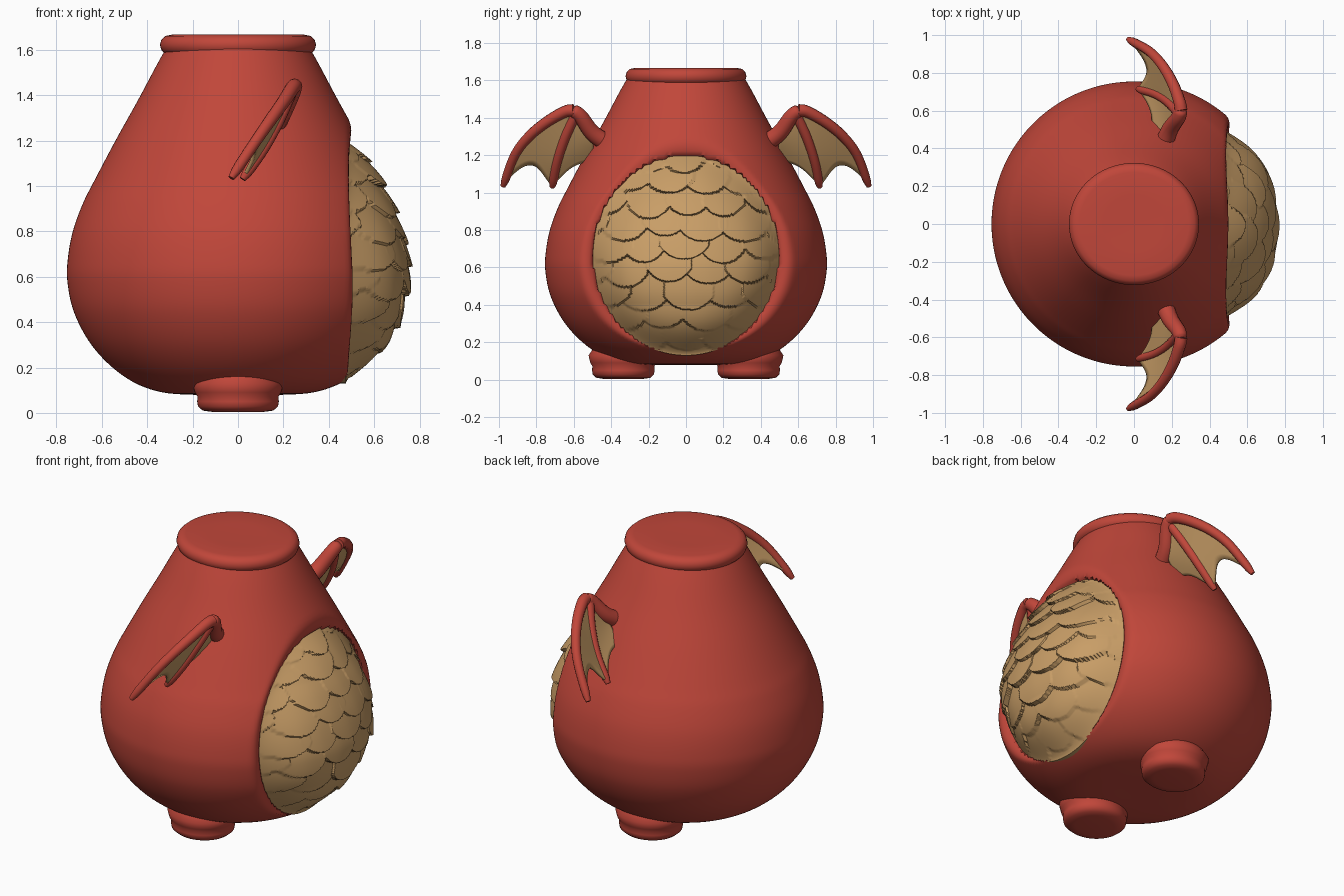
import bpy, bmesh, math, random
from mathutils import Vector

if "Cube" in bpy.data.objects:
    bpy.data.objects.remove(bpy.data.objects["Cube"])

random.seed(4)


def material(name, rgb):
    m = bpy.data.materials.new(name)
    m.diffuse_color = (*rgb, 1)
    m.use_nodes = True
    m.node_tree.nodes["Principled BSDF"].inputs["Base Color"].default_value = m.diffuse_color
    return m


RED = material("clay red", (0.53, 0.062, 0.042))
TAN = material("sand tan", (0.58, 0.34, 0.135))


def make(name, verts, faces, mat, angle=60, recalc=True):
    me = bpy.data.meshes.new(name)
    me.from_pydata([tuple(v) for v in verts], [], faces)
    if recalc:
        bm = bmesh.new()
        bm.from_mesh(me)
        bmesh.ops.recalc_face_normals(bm, faces=bm.faces)
        bm.to_mesh(me)
        bm.free()
    me.materials.append(mat)
    ob = bpy.data.objects.new(name, me)
    bpy.context.collection.objects.link(ob)
    smooth(ob, angle)
    return ob


def smooth(ob, angle):
    bpy.ops.object.select_all(action='DESELECT')
    ob.select_set(True)
    bpy.context.view_layer.objects.active = ob
    bpy.ops.object.shade_smooth_by_angle(angle=math.radians(angle))


def spline(pts, n):
    """Catmull-Rom samples through the points, n per span."""
    p = [Vector(q) for q in pts]
    p = [2 * p[0] - p[1]] + p + [2 * p[-1] - p[-2]]
    out = []
    for i in range(1, len(p) - 2):
        a, b, c, d = p[i - 1:i + 3]
        for k in range(n):
            t = k / n
            out.append(0.5 * (2 * b + (c - a) * t + (2 * a - 5 * b + 4 * c - d) * t * t
                              + (3 * b - a - 3 * c + d) * t ** 3))
    return out + [p[-2]]


def lathe(prof, seg, centre=(0, 0), sy=1.0):
    """Revolve (radius, z) pairs; the two ends close to poles."""
    verts, faces = [], []
    for r, z in prof:
        for j in range(seg):
            a = 2 * math.pi * j / seg
            verts.append((centre[0] + r * math.cos(a), centre[1] + sy * r * math.sin(a), z))
    for i in range(len(prof) - 1):
        for j in range(seg):
            k = (j + 1) % seg
            faces.append((i * seg + j, i * seg + k, (i + 1) * seg + k, (i + 1) * seg + j))
    faces.append(tuple(range(seg))[::-1])
    faces.append(tuple(range((len(prof) - 1) * seg, len(prof) * seg)))
    return verts, faces


# Body: pear profile, flattened on +x where the belly plate sits
profile = [(0.01, .08), (.2, .08), (.34, .092), (.46, .135), (.57, .215), (.66, .32),
           (.725, .45), (.752, .58), (.75, .68), (.728, .8), (.685, .92), (.635, 1.02),
           (.54, 1.2), (.44, 1.38), (.36, 1.53), (.315, 1.61)]
prof = [(p[0], p[1]) for p in spline([(r, z, 0) for r, z in profile], 8)]


def body_radius(z):
    for (r0, z0), (r1, z1) in zip(prof, prof[1:]):
        if z0 <= z <= z1 and z1 > z0:
            return r0 + (r1 - r0) * (z - z0) / (z1 - z0)
    return prof[-1][0]


BELLY_Z, BELLY_W, BELLY_H, EDGE = 0.665, 0.5, 0.535, 0.475


def dent(v):
    x, y, z = v
    e = math.hypot(y / BELLY_W, (z - BELLY_Z) / BELLY_H)
    if x < 0.2 or e > 1.2:
        return v
    if e < 0.98:
        return (min(x, 0.42), y, z)
    rim = EDGE + 0.01
    s = (e - 0.98) / 0.22
    return (min(x, rim + max(0, x - rim) * s), y, z)


verts, faces = lathe(prof, 224)
make("body", [dent(v) for v in verts], faces, RED)

# Closed rim and lid on top
rim = [(.02, 1.57), (.29, 1.58), (.322, 1.583), (.338, 1.6), (.344, 1.622), (.338, 1.645),
       (.32, 1.661), (.29, 1.667), (.15, 1.664), (.01, 1.663)]
make("rim_lid", *lathe(rim, 96, sy=0.94), RED)

# Belly: overlapping scales raised as a height field on the body surface
scales = []
for row in range(10):
    for col in range(-3, 4):
        yc = (col + 0.5 * (row % 2)) * 0.215 + random.uniform(-.02, .02)
        zc = 1.12 - row * 0.122 + random.uniform(-.018, .018)
        scales.append((yc, zc, 0.125 + random.uniform(-.012, .012), random.uniform(.045, .06)))


def scale_height(y, z):
    best = 0
    for yc, zc, w, thick in scales:
        u = abs(y - yc) / w
        if u < 1:
            d = z - zc - 0.07 * u ** 2.4
            if 0 <= d < 0.28:
                best = max(best, thick * (1 - d / 0.28) - 0.012 * u * u)
    return best


RINGS, SPOKES = 110, 256
verts = []
for i in range(RINGS + 2):
    e = max(0.002, min(i / RINGS, 1))
    for j in range(SPOKES):
        a = 2 * math.pi * j / SPOKES
        y, z = BELLY_W * e * math.cos(a), BELLY_Z + BELLY_H * e * math.sin(a)
        nat = math.sqrt(max(0.04, body_radius(z) ** 2 - y * y))
        x = nat + 0.16 * max(0, 0.4 - z) + (EDGE - nat - 0.16 * max(0, 0.4 - z)) * e ** 8
        if z > 1.0:
            x += 0.1 * (z - 1.0) * (1 - e ** 8)
        x += (scale_height(y, z) - 0.035) * (1 - e ** 10)
        verts.append((x if i <= RINGS else EDGE - 0.05, y, z))
faces = [tuple(range(SPOKES))]
for i in range(RINGS + 1):
    for j in range(SPOKES):
        k = (j + 1) % SPOKES
        faces.append((i * SPOKES + j, (i + 1) * SPOKES + j, (i + 1) * SPOKES + k, i * SPOKES + k))
make("scaly_belly", verts, faces, TAN, 40, recalc=False)


# Wings: tapered tube spars with scalloped membranes between them
def tube(name, pts, radii):
    cu = bpy.data.curves.new(name, 'CURVE')
    cu.dimensions = '3D'
    cu.bevel_depth = 1.0
    cu.bevel_resolution = 4
    cu.use_fill_caps = True
    sp = cu.splines.new('POLY')
    sp.points.add(len(pts) - 1)
    n = len(pts) - 1
    for i, p in enumerate(pts):
        t = i / n
        r = radii[0] + (radii[1] - radii[0]) * t
        sp.points[i].co = (*p, 1)
        sp.points[i].radius = r * (0.6 if i == n else 0.9 if i == n - 1 else 1)
    cu.materials.append(RED)
    ob = bpy.data.objects.new(name, cu)
    bpy.context.collection.objects.link(ob)
    bpy.ops.object.select_all(action='DESELECT')
    ob.select_set(True)
    bpy.context.view_layer.objects.active = ob
    bpy.ops.object.convert(target='MESH')
    smooth(bpy.context.view_layer.objects.active, 60)


def at(line, t):
    f = t * (len(line) - 1)
    i = min(int(f), len(line) - 2)
    return line[i].lerp(line[i + 1], f - i)


def membrane(name, a, b, scallop, n=16):
    verts, faces = [], []
    for i in range(n + 1):
        for j in range(n + 1):
            u = j / n
            t = i / n * (1 - scallop * math.sin(math.pi * u)) * 0.98
            verts.append(at(a, t).lerp(at(b, t), u))
    w = n + 1
    for i in range(n):
        for j in range(n):
            faces.append((i * w + j, i * w + j + 1, (i + 1) * w + j + 1, (i + 1) * w + j))
    ob = make(name, verts, faces, TAN)
    mod = ob.modifiers.new("thickness", 'SOLIDIFY')
    mod.thickness = 0.016
    mod.offset = 0


for side, s in (("left", 1), ("right", -1)):
    def line(pts, n=6):
        return spline([(x, y * s, z) for x, y, z in pts], n)

    arm = line([(.15, .40, 1.25), (.19, .50, 1.32), (.235, .565, 1.41), (.25, .61, 1.445)])
    outer = line([(.25, .60, 1.44), (.24, .65, 1.432), (.205, .745, 1.378), (.15, .84, 1.30),
                  (.08, .915, 1.20), (-.03, .978, 1.035)])
    finger = line([(.235, .59, 1.42), (.18, .648, 1.29), (.11, .69, 1.16), (.02, .715, 1.03)])
    root = line([(.225, .56, 1.40), (.18, .50, 1.29), (.10, .50, 1.17)])
    tube(side + "_wing_arm", arm, (.05, .034))
    tube(side + "_wing_outer_spar", outer, (.034, .023))
    tube(side + "_wing_inner_spar", finger, (.028, .023))
    membrane(side + "_wing_outer_membrane", outer, finger, 0.17)
    membrane(side + "_wing_inner_membrane", finger, root, 0.12)

    # Feet: short rounded pads flaring into the body
    foot = [(.01, .004), (.11, .004), (.155, .01), (.176, .028), (.18, .05), (.178, .072),
            (.19, .09), (.2, .13), (.15, .2), (.01, .22)]
    make(side + "_foot", *lathe(foot, 64, (0, .335 * s), 0.93), RED)
